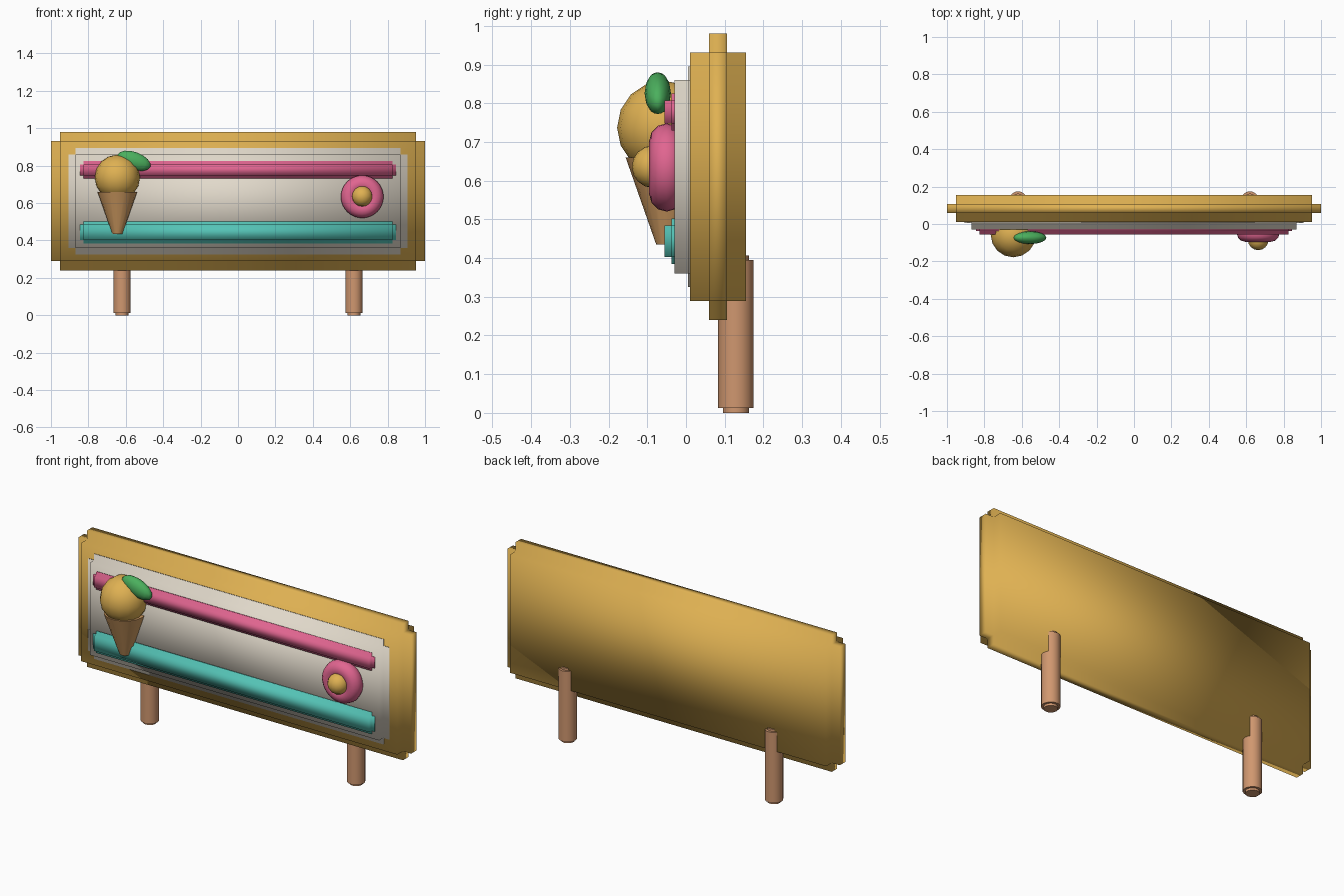
import bpy, bmesh, math
from mathutils import Matrix, Vector
from itertools import product

if "Cube" in bpy.data.objects:
    bpy.data.objects.remove(bpy.data.objects["Cube"])


def material(name, rgb):
    m = bpy.data.materials.new(name)
    m.use_nodes = True
    m.diffuse_color = (*rgb, 1)
    m.node_tree.nodes["Principled BSDF"].inputs["Base Color"].default_value = (*rgb, 1)
    return m


gold = material("golden wood", (0.74, 0.44, 0.085))
cream = material("cream", (0.76, 0.70, 0.60))
pink = material("pink", (0.75, 0.13, 0.28))
teal = material("teal", (0.09, 0.55, 0.47))
green = material("leaf green", (0.07, 0.43, 0.11))
brown = material("post brown", (0.63, 0.31, 0.16))
waffle = material("waffle brown", (0.63, 0.33, 0.12))


def finish(name, bm, mat, angle=None):
    bmesh.ops.recalc_face_normals(bm, faces=bm.faces)
    for f in bm.faces:
        f.smooth = True
    mesh = bpy.data.meshes.new(name)
    bm.to_mesh(mesh)
    bm.free()
    mesh.materials.append(mat)
    ob = bpy.data.objects.new(name, mesh)
    bpy.context.collection.objects.link(ob)
    if angle:
        bpy.ops.object.select_all(action='DESELECT')
        ob.select_set(True)
        bpy.context.view_layer.objects.active = ob
        bpy.ops.object.shade_smooth_by_angle(angle=math.radians(angle))
    return ob


def stepped_box(name, low, high, step, mat):
    """Box whose edges and corners are all rebated by a square step."""
    cuts = [(a, a + step, b - step, b) for a, b in zip(low, high)]
    solid = {c for c in product(range(3), repeat=3) if sum(i != 1 for i in c) <= 1}
    bm = bmesh.new()
    verts = {}

    def vert(key):
        if key not in verts:
            verts[key] = bm.verts.new([cuts[i][key[i]] for i in range(3)])
        return verts[key]

    for cell in solid:
        for axis, side in product(range(3), (0, 1)):
            near = list(cell)
            near[axis] += 2 * side - 1
            if tuple(near) in solid:
                continue
            u, v = [i for i in range(3) if i != axis]
            ring = []
            for du, dv in ((0, 0), (1, 0), (1, 1), (0, 1)):
                key = list(cell)
                key[axis] += side
                key[u] += du
                key[v] += dv
                ring.append(vert(tuple(key)))
            bm.faces.new(ring)
    return finish(name, bm, mat)


def lathe(name, profile, place, mat, sides=16, axis='Z', closed=False, angle=40):
    """Spin (radius, height) points about z, or about y when axis is Y."""
    bm = bmesh.new()
    vs = [bm.verts.new((r, 0, h)) for r, h in profile]
    pairs = list(zip(vs, vs[1:] + vs[:1])) if closed else list(zip(vs, vs[1:]))
    edges = [bm.edges.new(p) for p in pairs]
    bmesh.ops.spin(bm, geom=vs + edges, cent=(0, 0, 0), axis=(0, 0, 1),
                   angle=math.tau, steps=sides, use_merge=True)
    bmesh.ops.remove_doubles(bm, verts=bm.verts, dist=1e-5)
    if axis == 'Y':
        bm.transform(Matrix.Rotation(math.pi / 2, 4, 'X'))
    bm.transform(Matrix.Translation(place))
    return finish(name, bm, mat, angle)


def ball(name, place, radii, mat, tilt=0, segments=16, rings=8):
    bm = bmesh.new()
    bmesh.ops.create_uvsphere(bm, u_segments=segments, v_segments=rings, radius=1)
    bm.transform(Matrix.Translation(place) @ Matrix.Rotation(tilt, 4, 'Y')
                 @ Matrix.Diagonal((*radii, 1)))
    return finish(name, bm, mat)


# Sign board, inset panel and the two stripes
stepped_box("sign_board", (-1, 0.01, 0.24), (1, 0.155, 0.98), 0.049, gold)
stepped_box("sign_panel", (-0.905, -0.03, 0.325), (0.905, 0.045, 0.895), 0.035, cream)
stepped_box("upper_stripe", (-0.845, -0.055, 0.73), (0.845, -0.01, 0.825), 0.018, pink)
stepped_box("lower_stripe", (-0.845, -0.055, 0.385), (0.845, -0.01, 0.502), 0.018, teal)

# Posts with stepped ends
for side, x in (("right", -0.62), ("left", 0.62)):
    lathe(side + "_post", [(0, 0), (0.034, 0), (0.034, 0.012), (0.046, 0.012),
                           (0.046, 0.395), (0.034, 0.395), (0.034, 0.407), (0, 0.407)],
          (x, 0.129, 0), brown)

# Ice cream cone with a leaf
lathe("cone", [(0, 0.435), (0.027, 0.435), (0.106, 0.66), (0, 0.66)],
      (-0.645, -0.05, 0), waffle)
ball("scoop", (-0.645, -0.057, 0.737), (0.121, 0.121, 0.121), gold)
ball("leaf", (-0.556, -0.073, 0.826), (0.093, 0.034, 0.047), green, tilt=math.radians(20))

# Ring doughnut with a round centre
tube = [(0.069 + 0.045 * math.cos(i * math.tau / 12), 0.045 * math.sin(i * math.tau / 12))
        for i in range(12)]
lathe("doughnut", tube, (0.664, -0.05, 0.634), pink, sides=32, axis='Y', closed=True, angle=80)
ball("doughnut_centre", (0.664, -0.085, 0.636), (0.055, 0.055, 0.055), gold)
